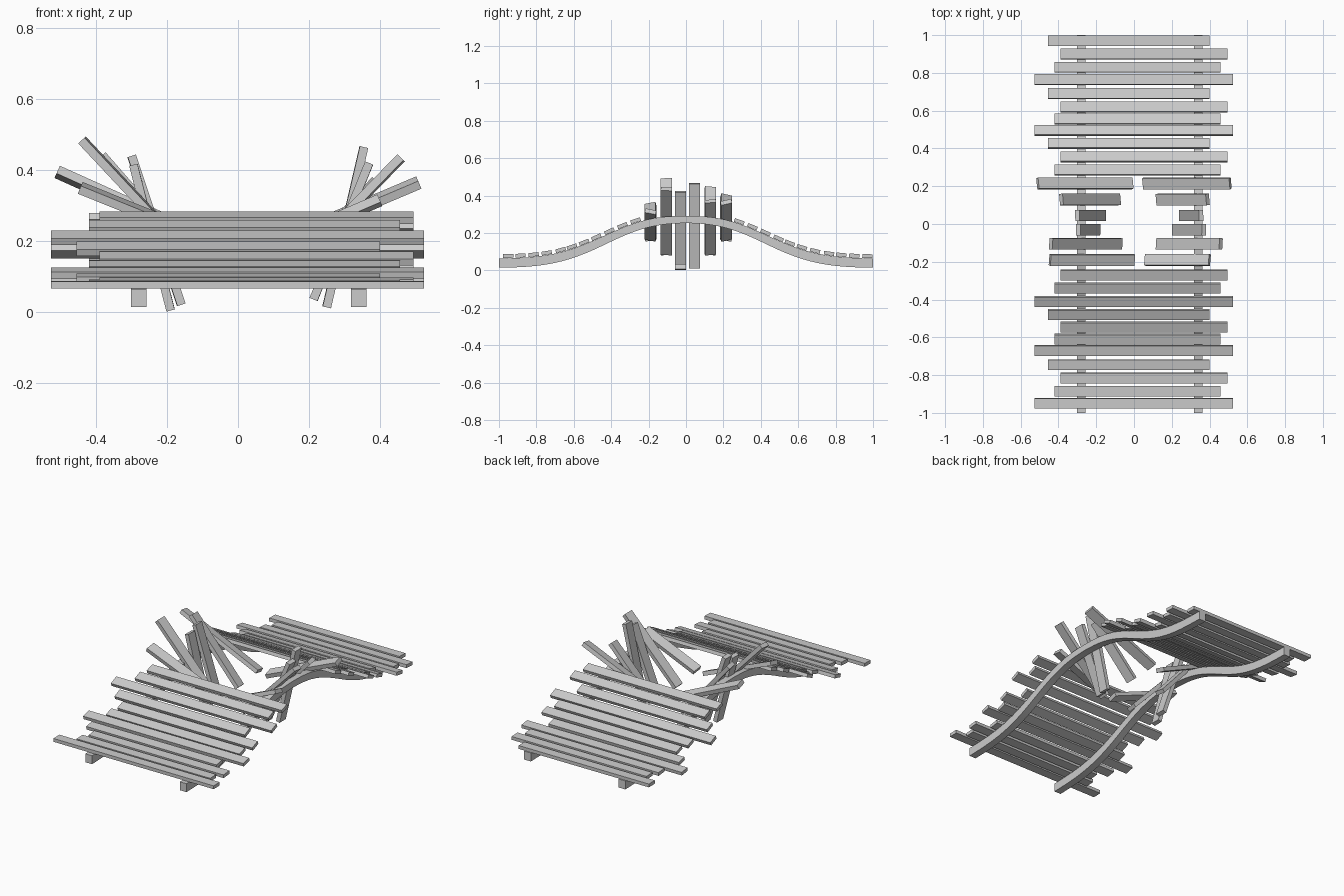
import bpy, bmesh, math
from mathutils import Matrix, Vector

if "Cube" in bpy.data.objects:
    bpy.data.objects.remove(bpy.data.objects["Cube"])

wood = bpy.data.materials.new("weathered_grey")
wood.use_nodes = True
GREY = (0.6, 0.6, 0.6, 1)
wood.diffuse_color = GREY
wood.node_tree.nodes["Principled BSDF"].inputs["Base Color"].default_value = GREY


def deck_height(y):
    """Height of the plank centres along the humped deck."""
    return 0.075 + 0.228 * math.exp(-(abs(y) / 0.524) ** 2.6)


def slope(y):
    return math.atan((deck_height(y + 0.01) - deck_height(y - 0.01)) / 0.02)


def make_object(name, bm):
    bmesh.ops.recalc_face_normals(bm, faces=bm.faces)
    mesh = bpy.data.meshes.new(name)
    bm.to_mesh(mesh)
    bm.free()
    mesh.materials.append(wood)
    obj = bpy.data.objects.new(name, mesh)
    bpy.context.collection.objects.link(obj)
    return obj


def board(name, size, matrix):
    bm = bmesh.new()
    bmesh.ops.create_cube(bm, size=1)
    bm.transform(matrix @ Matrix.Diagonal((*size, 1)))
    return make_object(name, bm)


def rail(name, x):
    """Curved bearer: a rectangle swept along the deck line."""
    bm = bmesh.new()
    steps, previous = 48, None
    for i in range(steps + 1):
        y = -1 + 2 * i / steps
        top = deck_height(y) - 0.012
        depth = 0.038 + 0.012 * min(1, abs(y) * 2)
        ring = [bm.verts.new((x + sx * 0.022, y, top - d))
                for sx, d in ((-1, 0), (1, 0), (1, depth), (-1, depth))]
        if previous:
            for k in range(4):
                n = (k + 1) % 4
                bm.faces.new((previous[k], previous[n], ring[n], ring[k]))
        if i in (0, steps):
            bm.faces.new(ring)
        previous = ring
    obj = make_object(name, bm)
    bpy.ops.object.select_all(action="DESELECT")
    obj.select_set(True)
    bpy.context.view_layer.objects.active = obj
    bpy.ops.object.shade_smooth_by_angle(angle=math.radians(30))


rail("right_rail", -0.28)
rail("left_rail", 0.34)

# Whole planks: four staggered lengths repeat along each half
SPANS = [(-0.455, 0.40), (-0.39, 0.495), (-0.42, 0.457), (-0.527, 0.525)]
back = [0.97, 0.90, 0.83, 0.765, 0.69, 0.62, 0.555, 0.495, 0.425, 0.355, 0.285]
front = [-0.27, -0.34, -0.41, -0.48, -0.545, -0.61, -0.67, -0.745, -0.815, -0.885, -0.95]
rows = [(y, SPANS[i % 4]) for i, y in enumerate(back)]
rows += [(y, SPANS[(i + 1) % 4]) for i, y in enumerate(front)]
for i, (y, (x0, x1)) in enumerate(rows):
    place = Matrix.Translation(((x0 + x1) / 2, y, deck_height(y)))
    board(f"plank_{i + 1}", (x1 - x0, 0.055, 0.02),
          place @ Matrix.Rotation(slope(y), 4, "X"))

# Snapped planks: outer end and inner end (x, z) of each half
BROKEN = [
    (0.215, (-0.51, 0.395), (-0.01, 0.17), (0.51, 0.365), (0.05, 0.17)),
    (0.13, (-0.385, 0.44), (-0.08, 0.09), (0.39, 0.37), (0.125, 0.09)),
    (0.045, (-0.30, 0.44), (-0.16, 0.02), (0.355, 0.465), (0.25, 0.013)),
    (-0.03, (-0.295, 0.415), (-0.19, 0.004), (0.37, 0.42), (0.213, 0.035)),
    (-0.105, (-0.44, 0.485), (-0.07, 0.09), (0.46, 0.435), (0.125, 0.09)),
    (-0.19, (-0.445, 0.35), (0.0, 0.17), (0.40, 0.315), (0.06, 0.17)),
]
for i, (y, *ends) in enumerate(BROKEN):
    for side, outer, inner in (("right", *ends[:2]), ("left", *ends[2:])):
        a, b = (Vector((x, y, z)) for x, z in (outer, inner))
        d = b - a
        turn = Matrix.Rotation(-math.atan2(d.z, d.x), 4, "Y")
        place = Matrix.Translation((a + b) / 2)
        tilt = Matrix.Rotation(slope(y), 4, "X")
        board(f"{side}_broken_plank_{i + 1}", (d.length, 0.06, 0.024),
              place @ turn @ tilt)
